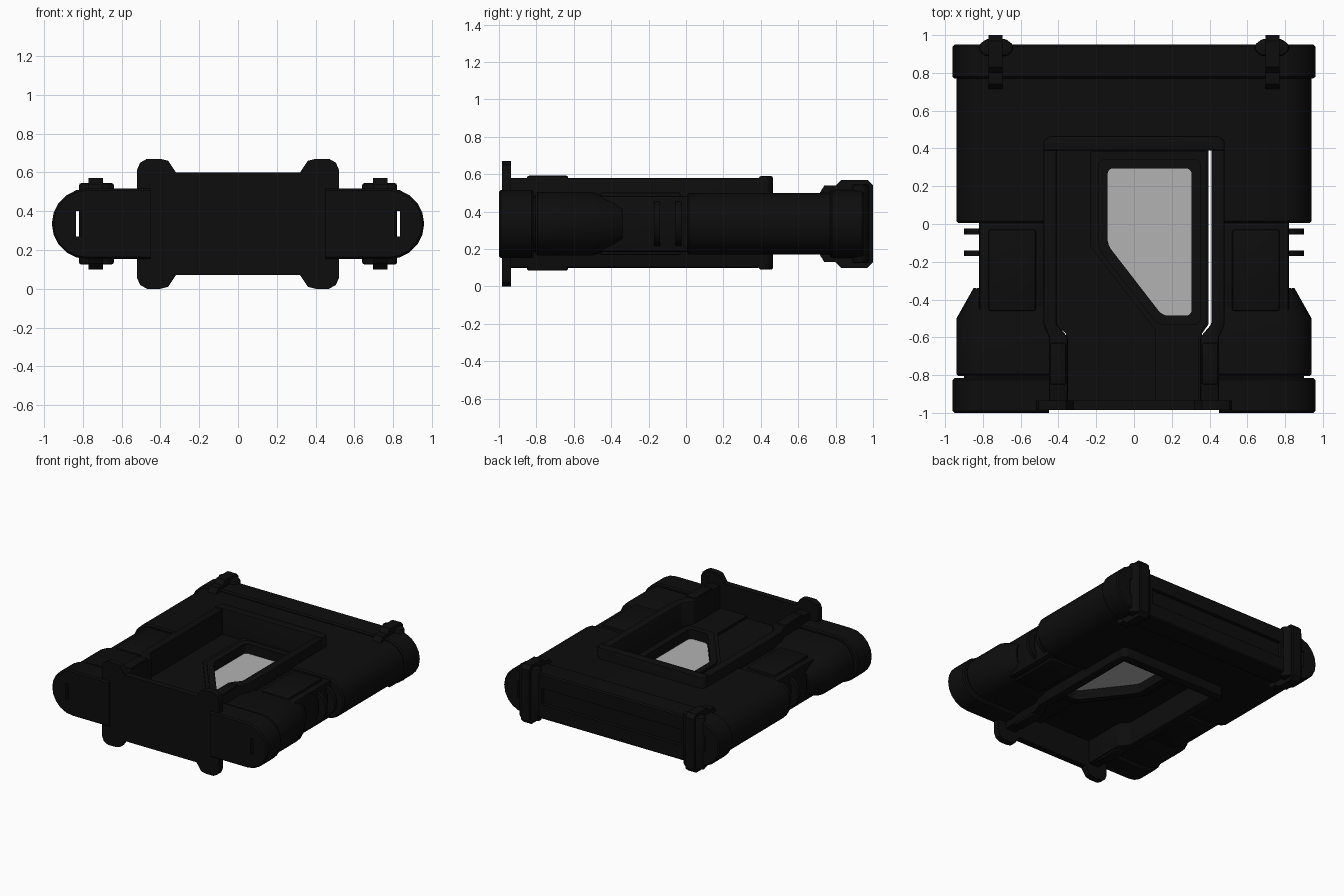
import bpy, bmesh, math
from mathutils import Vector

cube = bpy.data.objects.get("Cube")
if cube:
    bpy.data.objects.remove(cube, do_unlink=True)

MID = 0.335  # height of the horizontal symmetry plane


def material(name, value):
    mat = bpy.data.materials.new(name)
    mat.use_nodes = True
    col = (value, value, value, 1)
    mat.diffuse_color = col
    mat.node_tree.nodes["Principled BSDF"].inputs["Base Color"].default_value = col
    return mat


BLACK = material("matte_black", 0.004)
GREY = material("pale_grey_window", 0.45)
parts, cutters = [], []


def finish(name, bm, mat=BLACK, mirror=False, cut=(), bevel=0.0, cutter=False):
    bmesh.ops.recalc_face_normals(bm, faces=bm.faces)
    mesh = bpy.data.meshes.new(name)
    bm.to_mesh(mesh)
    bm.free()
    obj = bpy.data.objects.new(name, mesh)
    bpy.context.collection.objects.link(obj)
    mesh.materials.append(mat)
    if cutter:
        obj.hide_render = True
        cutters.append(obj)
        return obj
    if bevel:
        mod = obj.modifiers.new("edge", "BEVEL")
        mod.width, mod.segments = bevel, 2
        mod.limit_method, mod.angle_limit = "ANGLE", math.radians(35)
    for tool in cut:
        mod = obj.modifiers.new("cut", "BOOLEAN")
        mod.object, mod.operation, mod.solver = tool, "DIFFERENCE", "EXACT"
    if mirror:
        obj.modifiers.new("mirror", "MIRROR").use_clip = True
    parts.append(obj)
    return obj


def prism(name, pts, lo, hi, axis="z", corner=0.0, **kw):
    """Extrude an outline along an axis, optionally rounding its corners."""
    place = {"x": lambda a, b, h: (h, a, b),
             "y": lambda a, b, h: (a, h, b),
             "z": lambda a, b, h: (a, b, h)}[axis]
    bm = bmesh.new()
    rings = [[bm.verts.new(place(a, b, h)) for a, b in pts] for h in (lo, hi)]
    bm.faces.new(rings[0])
    bm.faces.new(rings[1])
    sides = []
    for i in range(len(pts)):
        j = (i + 1) % len(pts)
        bm.faces.new((rings[0][i], rings[0][j], rings[1][j], rings[1][i]))
        sides.append(bm.edges.get((rings[0][i], rings[1][i])))
    if corner:
        bmesh.ops.bevel(bm, geom=sides, offset=corner, segments=4,
                        profile=0.5, affect="EDGES")
    return finish(name, bm, **kw)


def box(name, x, y, z, **kw):
    return prism(name, [(x[0], y[0]), (x[1], y[0]), (x[1], y[1]), (x[0], y[1])],
                 z[0], z[1], **kw)


def sleeve(name, inner, stations, **kw):
    """Round-ended slab lofted along y; stations are (y, outer x, half height)."""
    bm = bmesh.new()
    rings = []
    for y, outer, h in stations:
        ring = [bm.verts.new((inner, y, MID - h))]
        for i in range(11):
            a = math.pi * (i / 10 - 0.5)
            ring.append(bm.verts.new((outer - h + h * math.cos(a), y, MID + h * math.sin(a))))
        ring.append(bm.verts.new((inner, y, MID + h)))
        rings.append(ring)
    for p, q in zip(rings, rings[1:]):
        for i in range(len(p)):
            j = (i + 1) % len(p)
            bm.faces.new((p[i], p[j], q[j], q[i]))
    bm.faces.new(rings[0])
    bm.faces.new(rings[-1])
    return finish(name, bm, mirror=True, **kw)


def both(half, flip):
    """Close a half outline with its reflection about the middle height."""
    return half + [(a, 2 * MID - b) for a, b in reversed(half)] if flip else half


# Cutters: side slot, rear groove, window opening
slot = box("slot_cutter", (0.81, 0.835), (-1.1, 1.1), (0.27, 0.40), cutter=True)
groove = box("groove_cutter", (-0.62, 0.62), (0.92, 1.1), (0.27, 0.40), cutter=True)
window = [(-0.14, 0.295), (0.305, 0.295), (0.305, -0.485), (0.15, -0.485), (-0.14, -0.11)]
opening = prism("window_cutter", window, 0.1, 0.6, corner=0.03, cutter=True)

# Rear body: bridge, side wings and end cap
sleeve("rear_bridge", 0, [(0.43, 0.94, 0.165), (0.79, 0.94, 0.165)], cut=[slot])
sleeve("rear_wing", 0.45, [(0.005, 0.93, 0.155), (0.015, 0.94, 0.165), (0.44, 0.94, 0.165)],
       cut=[slot])
sleeve("rear_cap", 0, [(0.77, 0.95, 0.172), (0.78, 0.96, 0.182), (0.94, 0.96, 0.182),
                       (0.95, 0.95, 0.172)], cut=[slot, groove])

# Front sleeves: end cap, neck, body with tapered shoulder
sleeve("front_cap", 0.45, [(-1.0, 0.95, 0.172), (-0.99, 0.96, 0.182), (-0.825, 0.96, 0.182),
                           (-0.815, 0.95, 0.172)], cut=[slot])
sleeve("front_neck", 0.45, [(-0.82, 0.90, 0.15), (-0.79, 0.90, 0.15)], cut=[slot])
sleeve("front_sleeve", 0.45, [(-0.805, 0.93, 0.16), (-0.795, 0.94, 0.17), (-0.5, 0.94, 0.17),
                              (-0.34, 0.85, 0.12)], cut=[slot])

# Narrow waist with raised pads and cooling fins
box("waist", (0.44, 0.82), (-0.52, 0.02), (0.185, 0.485), mirror=True, bevel=0.015)
for tag, z in (("upper", (0.47, 0.503)), ("lower", (0.167, 0.20))):
    box(tag + "_waist_pad", (0.52, 0.77), (-0.46, -0.03), z, mirror=True, bevel=0.01)
for tag, y in (("rear", -0.04), ("front", -0.155)):
    sleeve(tag + "_fin", 0.7, [(y - 0.015, 0.9, 0.13), (y + 0.015, 0.9, 0.13)], cut=[slot])

# Central frame: rails, back bar, rail pads
rail = [(0.41, 0.40), (0.48, 0.40), (0.48, -0.53), (0.45, -0.6), (0.45, -0.95),
        (0.35, -0.95), (0.35, -0.6), (0.41, -0.53)]
prism("frame_rail", rail, 0.1, 0.58, mirror=True, bevel=0.012)
bar = [(-0.48, 0.39), (0.48, 0.39), (0.48, 0.44), (0.45, 0.465), (-0.45, 0.465), (-0.48, 0.44)]
prism("frame_back_bar", bar, 0.09, 0.59, bevel=0.01)
box("rail_pad", (0.36, 0.445), (-0.85, -0.63), (0.085, 0.592), mirror=True, bevel=0.01)

# Recessed deck, raised panel and window rim
deck = [(-0.42, 0.4), (0.395, 0.4), (0.395, -0.53), (0.36, -0.58), (0.36, -0.95),
        (-0.36, -0.95), (-0.36, -0.58), (-0.42, -0.53)]
prism("deck", deck, MID - 0.045, MID + 0.045, cut=[opening])
panel = [(-0.23, 0.385), (0.385, 0.385), (0.385, -0.52), (0.345, -0.6), (0.345, -0.94),
         (0.11, -0.94), (0.11, -0.56), (-0.23, -0.12)]
prism("raised_panel", panel, MID - 0.065, MID + 0.065, cut=[opening])
rim = [(-0.19, 0.345), (0.355, 0.345), (0.355, -0.535), (0.125, -0.535), (-0.19, -0.13)]
prism("window_rim", rim, MID - 0.08, MID + 0.08, corner=0.04, cut=[opening])
pane = [(a * 1.03, b * 1.03) for a, b in window]
prism("window_pane", pane, MID - 0.004, MID + 0.004, mat=GREY)

# Front bumper plate with rounded lobes
lobe = [(0, 0.6), (0.32, 0.6), (0.34, 0.63), (0.36, 0.66), (0.40, 0.67),
        (0.47, 0.67), (0.505, 0.65), (0.52, 0.615)]
prism("front_bumper", both(lobe, True), -0.985, -0.935, "y", mirror=True)

# Rear clamps: chamfered bar and wrap-around strap
clamp = [(0.64, 0.92), (0.67, 0.89), (0.79, 0.89), (0.82, 0.92), (0.82, 0.95),
         (0.78, 0.98), (0.68, 0.98), (0.64, 0.95)]
prism("clamp_bar", clamp, 0.125, 0.545, mirror=True, bevel=0.012)
strap = [(0.715, 0.5), (0.74, 0.54), (0.80, 0.54), (0.83, 0.57), (0.97, 0.57), (1.0, 0.54)]
prism("clamp_strap", both(strap, True), 0.695, 0.77, "x", mirror=True)

# Bake modifiers, drop cutters, shade
bpy.ops.object.select_all(action="DESELECT")
for obj in parts:
    obj.select_set(True)
bpy.context.view_layer.objects.active = parts[0]
bpy.ops.object.convert(target="MESH")
bpy.ops.object.shade_smooth_by_angle(angle=math.radians(30))
for tool in cutters:
    bpy.data.objects.remove(tool, do_unlink=True)
